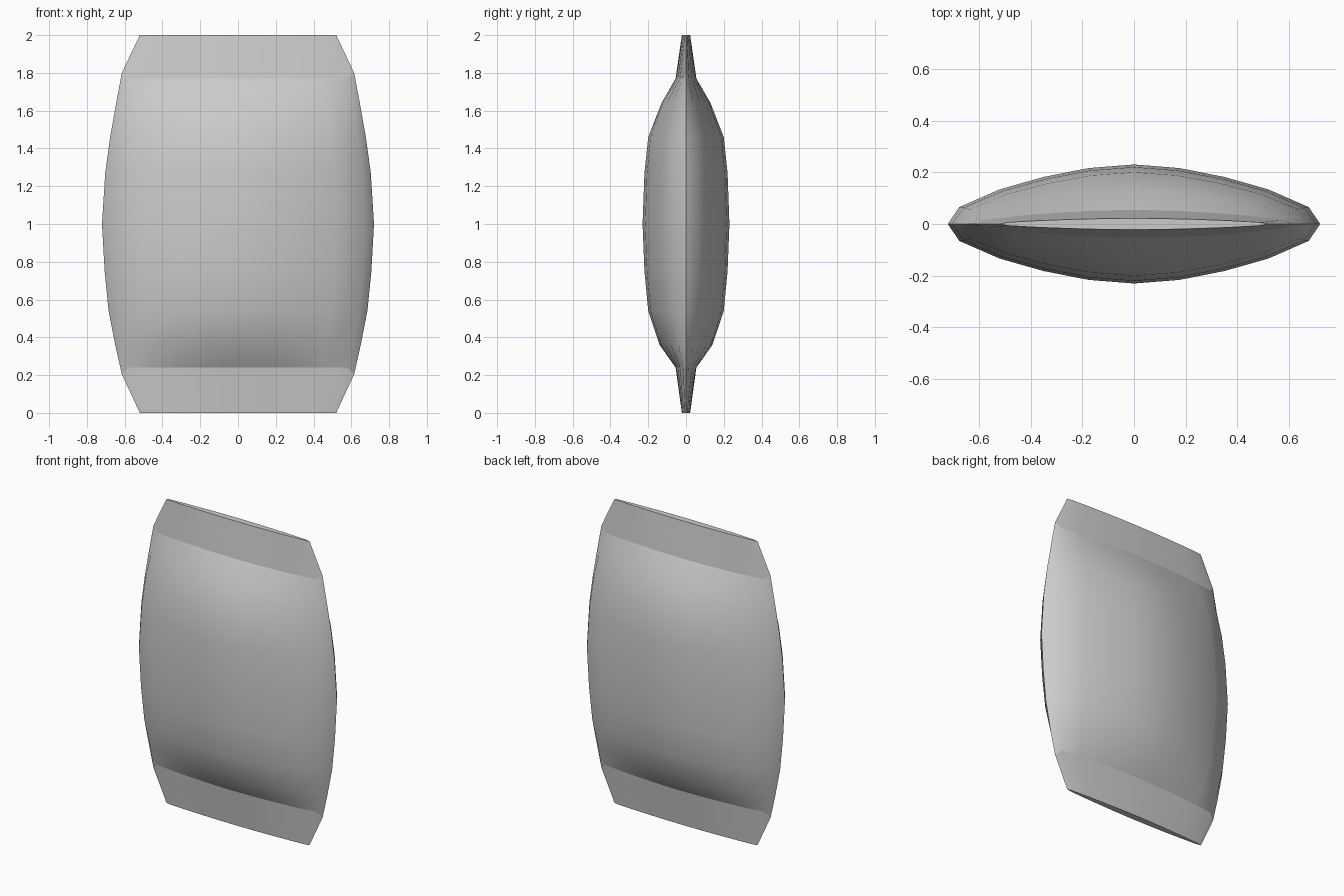
import bpy, bmesh

if "Cube" in bpy.data.objects:
    bpy.data.objects.remove(bpy.data.objects["Cube"])

# rings of the pouch: height, half width, half depth
RINGS = [(0.0, 0.52, 0.022), (0.24, 0.615, 0.055), (0.36, 0.65, 0.14),
         (0.54, 0.685, 0.20), (0.75, 0.706, 0.22), (1.0, 0.72, 0.23),
         (1.27, 0.703, 0.22), (1.46, 0.677, 0.20), (1.64, 0.645, 0.13),
         (1.77, 0.615, 0.055), (2.0, 0.52, 0.022)]
SEALS = (1, 9)                      # creases where the flat seals begin
EDGE_Z = {1: 0.205, 9: 1.80}        # creases bend outwards at the side seams

# right front quarter of the cross-section, centre to side seam (fractions)
QUARTER = [(0, 1), (0.243, 0.94), (0.486, 0.79), (0.722, 0.58),
           (0.9375, 0.285), (1, 0)]
half = [(-x, y) for x, y in QUARTER[:0:-1]] + QUARTER
SECTION = [(x, -y) for x, y in half] + [(x, y) for x, y in half[-2:0:-1]]

bm = bmesh.new()
loops = []
for i, (z, w, d) in enumerate(RINGS):
    loops.append([bm.verts.new((x * w, y * d,
                                EDGE_Z.get(i, z) if abs(x) == 1 else z))
                  for x, y in SECTION])

# skin between rings and end caps
n = len(SECTION)
for a, b in zip(loops, loops[1:]):
    for j in range(n):
        k = (j + 1) % n
        bm.faces.new((a[j], a[k], b[k], b[j]))
bm.faces.new(loops[0])
bm.faces.new(loops[-1])
bmesh.ops.recalc_face_normals(bm, faces=bm.faces)

# sharp seams: seal creases, end rims and both side edges
for f in bm.faces:
    f.smooth = True
for i in (0, len(RINGS) - 1) + SEALS:
    ring = set(loops[i])
    for e in bm.edges:
        if e.verts[0] in ring and e.verts[1] in ring:
            e.smooth = False
for e in bm.edges:
    if all(abs(v.co.y) < 1e-6 for v in e.verts):
        e.smooth = False

mesh = bpy.data.meshes.new("pouch")
bm.to_mesh(mesh)
bm.free()
pouch = bpy.data.objects.new("pouch", mesh)
bpy.context.collection.objects.link(pouch)
